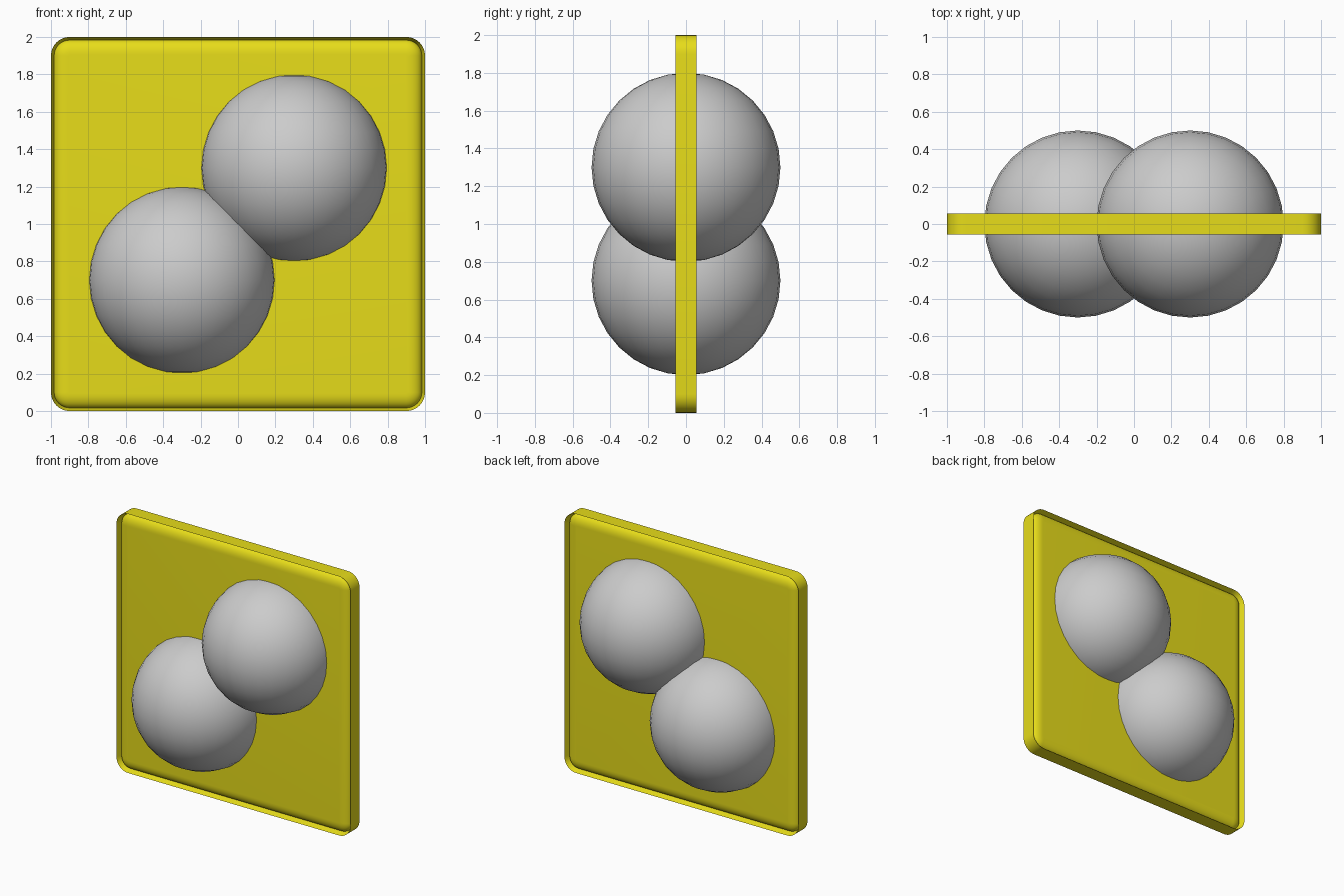
import bpy, bmesh, math

if "Cube" in bpy.data.objects:
    bpy.data.objects.remove(bpy.data.objects["Cube"])


def smooth(obj):
    bpy.ops.object.select_all(action='DESELECT')
    bpy.context.view_layer.objects.active = obj
    obj.select_set(True)
    bpy.ops.object.shade_smooth_by_angle(angle=math.radians(35))


def rounded_square(bm, inset, y, half=1.0, radius=0.1, steps=8):
    """Ring of vertices: rounded square in the xz plane, centred on z = 1."""
    r = max(radius - inset, 0.015)
    c = half - inset - r
    ring = []
    for q in range(4):
        a0 = q * math.pi / 2
        cx = c * (1 if q in (0, 3) else -1)
        cz = c * (1 if q in (0, 1) else -1)
        for i in range(steps + 1):
            a = a0 + i / steps * math.pi / 2
            ring.append(bm.verts.new((cx + r * math.cos(a), y, 1 + cz + r * math.sin(a))))
    return ring


# Plate: sharp outer rim, narrow groove, then a panel with rounded edges
groove, groove_y, panel_y, fillet = 0.017, 0.006, 0.052, 0.075
side = [(0.0, 0.055), (groove, groove_y)]
for i in range(1, 9):
    t = i / 8 * math.pi / 2
    side.append((groove + fillet * (1 - math.cos(t)),
                 groove_y + (panel_y - groove_y) * math.sin(t)))
profile = [(d, -y) for d, y in reversed(side)] + side

bm = bmesh.new()
rings = [rounded_square(bm, d, y) for d, y in profile]
n = len(rings[0])
for a, b in zip(rings, rings[1:]):
    for i in range(n):
        j = (i + 1) % n
        bm.faces.new((a[i], a[j], b[j], b[i]))
bm.faces.new(rings[0])
bm.faces.new(rings[-1])
bmesh.ops.recalc_face_normals(bm, faces=bm.faces)
mesh = bpy.data.meshes.new("plate")
bm.to_mesh(mesh)
bm.free()
plate = bpy.data.objects.new("plate", mesh)
bpy.context.collection.objects.link(plate)
smooth(plate)
yellow = bpy.data.materials.new("yellow")
yellow.diffuse_color = (0.8, 0.72, 0.01, 1)
yellow.use_nodes = True
yellow.node_tree.nodes["Principled BSDF"].inputs["Base Color"].default_value = yellow.diffuse_color
mesh.materials.append(yellow)

# Two overlapping balls passing through the plate on its diagonal
for name, s in (("lower_ball", -1), ("upper_ball", 1)):
    bpy.ops.mesh.primitive_uv_sphere_add(segments=32, ring_count=16, radius=0.5,
                                         location=(0.3 * s, 0, 1 + 0.3 * s))
    ball = bpy.context.object
    ball.name = name
    smooth(ball)
